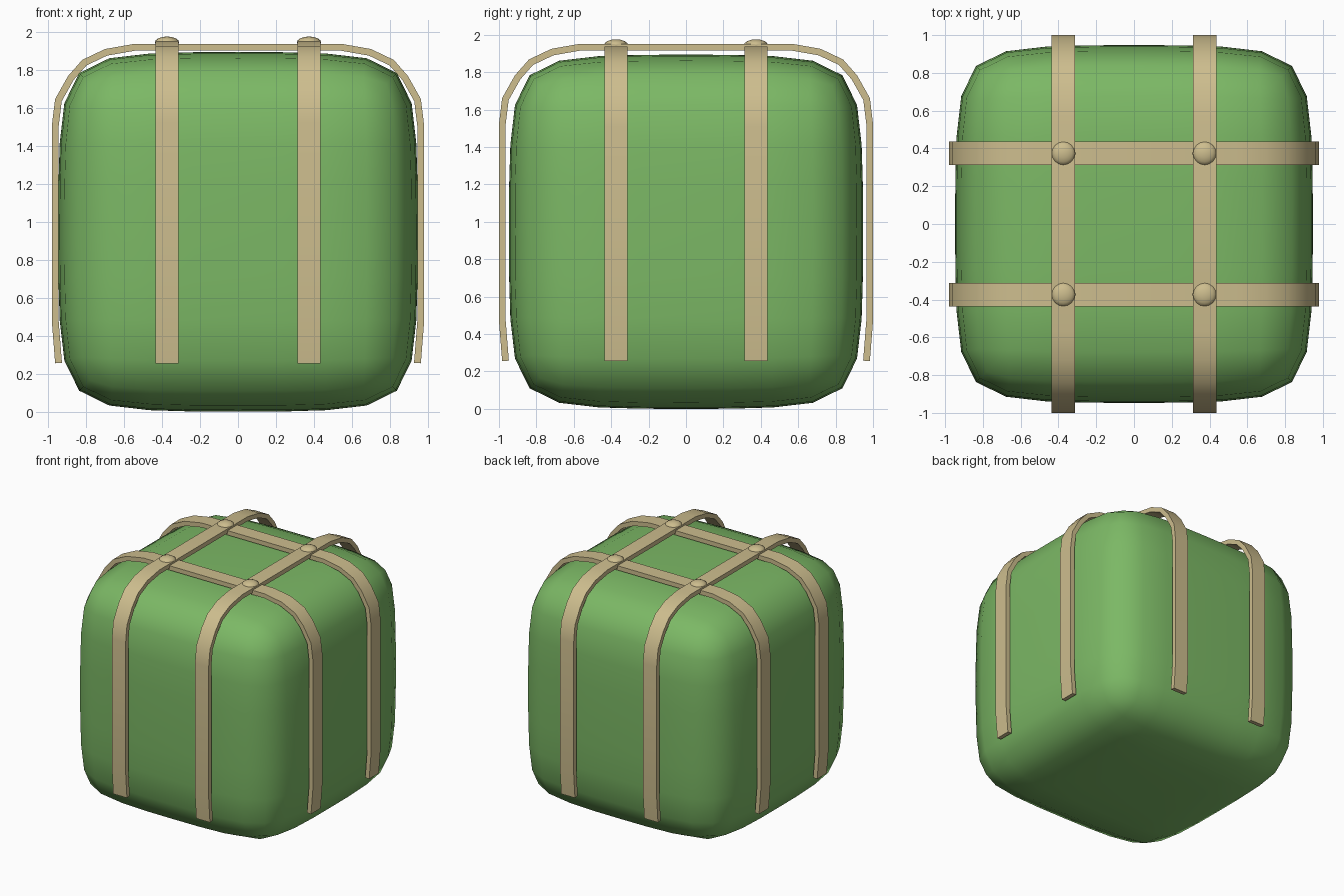
import bpy, bmesh, math
from mathutils import Vector, Matrix

if "Cube" in bpy.data.objects:
    bpy.data.objects.remove(bpy.data.objects["Cube"])


def material(name, rgb):
    m = bpy.data.materials.new(name)
    m.diffuse_color = (*rgb, 1)
    m.use_nodes = True
    m.node_tree.nodes["Principled BSDF"].inputs["Base Color"].default_value = m.diffuse_color
    return m


GREEN = material("green", (0.20, 0.48, 0.13))
TAN = material("tan", (0.61, 0.51, 0.27))


def make_object(name, bm, mat, angle=None):
    bmesh.ops.recalc_face_normals(bm, faces=bm.faces)
    me = bpy.data.meshes.new(name)
    bm.to_mesh(me)
    bm.free()
    me.materials.append(mat)
    me.shade_smooth()
    if angle:
        me.set_sharp_from_angle(angle=math.radians(angle))
    ob = bpy.data.objects.new(name, me)
    bpy.context.collection.objects.link(ob)
    return ob


# Body: cube with semi-sharp edges, rounded by subdivision
HALF = 0.947
bm = bmesh.new()
bmesh.ops.create_cube(bm, size=2 * HALF, matrix=Matrix.Translation((0, 0, HALF)))
body = make_object("body", bm, GREEN)
crease = body.data.attributes.new("crease_edge", 'FLOAT', 'EDGE')
for d in crease.data:
    d.value = 0.4
sub = body.modifiers.new("round", 'SUBSURF')
sub.levels = sub.render_levels = 3

# Straps: outer half path from the lower end up to the top
PATH = [(0.963, 0.255), (0.98, 0.47), (0.98, 1.51), (0.963, 1.647),
        (0.895, 1.768), (0.82, 1.853), (0.70, 1.91), (0.547, 1.937)]
THICK, WIDTH, OFFSET = 0.036, 0.123, 0.374


def inner_path(pts):
    """Offset the open path inwards (to its left) with mitred joints."""
    out = []
    for i, p in enumerate(pts):
        normals = []
        for a, b in ((i - 1, i), (i, i + 1)):
            if a >= 0 and b < len(pts):
                d = (pts[b] - pts[a]).normalized()
                normals.append(Vector((-d.y, d.x)))
        n = sum(normals, Vector((0, 0))).normalized()
        out.append(p + n * THICK / n.dot(normals[0]))
    return out


def strap(name, side, grow_x, grow_z, turn):
    half = [Vector((x + grow_x, z + (grow_z if i > 1 else 0)))
            for i, (x, z) in enumerate(PATH)]
    outer = half + [Vector((-p.x, p.y)) for p in reversed(half)]
    inner = inner_path(outer)
    bm = bmesh.new()
    rings = []
    for o, n in zip(outer, inner):
        rings.append([bm.verts.new((p.x, side + w, p.y)) for p, w in
                      ((o, -WIDTH / 2), (o, WIDTH / 2), (n, WIDTH / 2), (n, -WIDTH / 2))])
    for a, b in zip(rings, rings[1:]):
        for k in range(4):
            j = (k + 1) % 4
            bm.faces.new((a[k], a[j], b[j], b[k]))
    bm.faces.new(rings[0])
    bm.faces.new(rings[-1])
    if turn:
        bmesh.ops.rotate(bm, verts=bm.verts, matrix=Matrix.Rotation(math.pi / 2, 3, 'Z'))
    make_object(name, bm, TAN, 40)


for label, s in (("a", -OFFSET), ("b", OFFSET)):
    strap("cross_strap_" + label, s, 0.0, 0.0, False)
    strap("long_strap_" + label, s, 0.02, 0.015, True)

# Rivets: flattened domes where the straps cross
for i, (sx, sy) in enumerate(((-1, -1), (1, -1), (1, 1), (-1, 1))):
    bm = bmesh.new()
    bmesh.ops.create_uvsphere(
        bm, u_segments=16, v_segments=8, radius=1,
        matrix=Matrix.Translation((sx * OFFSET, sy * OFFSET, 1.945))
        @ Matrix.Diagonal((0.064, 0.064, 0.031, 1)))
    make_object("rivet_%d" % (i + 1), bm, TAN)
